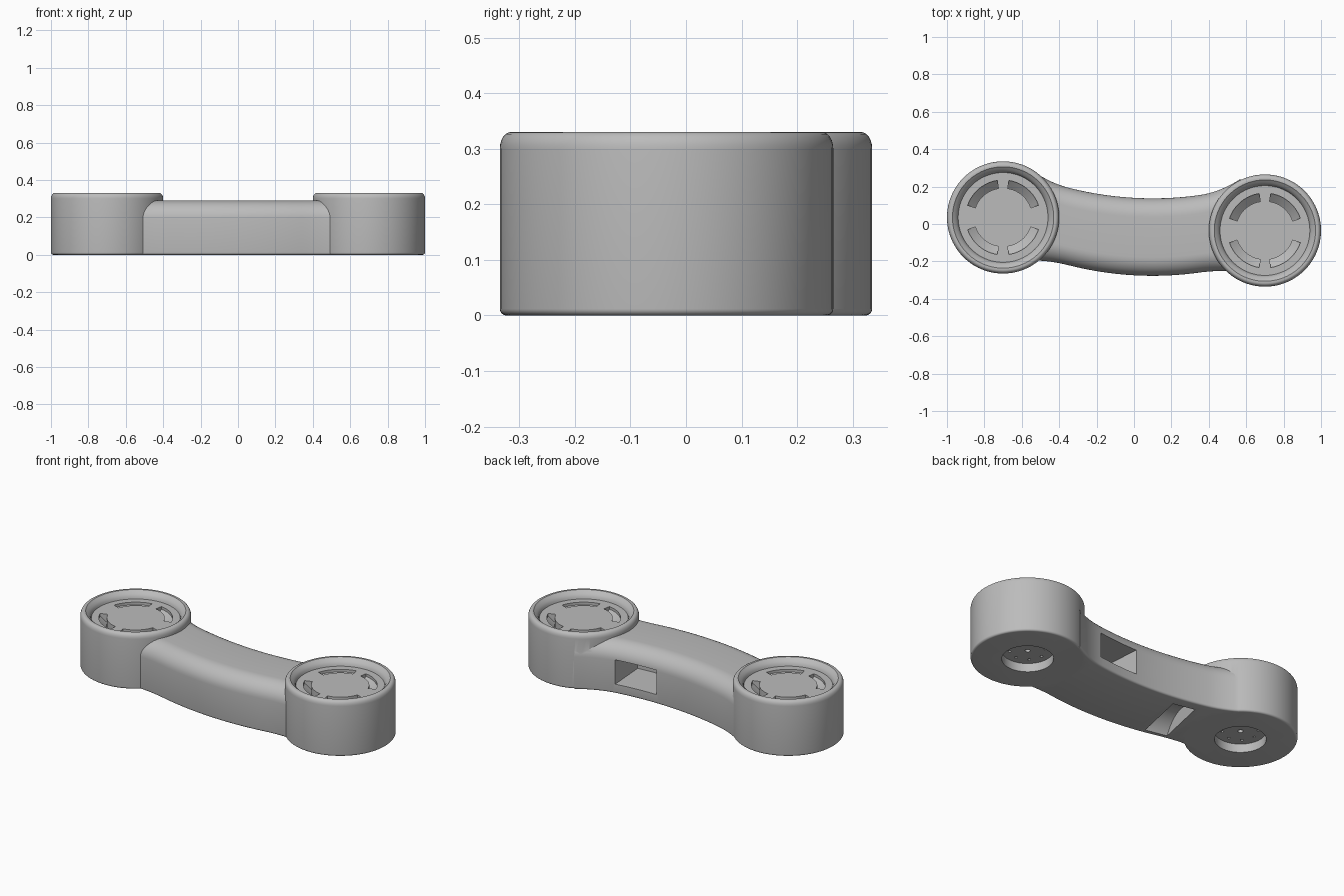
import bpy, bmesh, math
from math import sin, cos, pi, radians
from mathutils import Matrix, Vector

cube = bpy.data.objects.get("Cube")
if cube:
    bpy.data.objects.remove(cube, do_unlink=True)

grey = bpy.data.materials.new("mid grey")
grey.use_nodes = True
GREY = (0.5, 0.5, 0.5, 1)
grey.diffuse_color = GREY
grey.node_tree.nodes["Principled BSDF"].inputs["Base Color"].default_value = GREY

ENDS = [Vector((-0.7, 0.035, 0)), Vector((0.7, -0.035, 0))]


def loft(bm, rings):
    """Closed solid through a row of equal-length rings."""
    rows = [[bm.verts.new(p) for p in ring] for ring in rings]
    n = len(rows[0])
    for a, b in zip(rows, rows[1:]):
        for i in range(n):
            j = (i + 1) % n
            bm.faces.new((a[i], a[j], b[j], b[i]))
    bm.faces.new(rows[0][::-1])
    bm.faces.new(rows[-1])


def lathe(bm, profile, centre, n=96):
    loft(bm, [[centre + Vector((r * cos(2 * pi * i / n), r * sin(2 * pi * i / n), z))
               for i in range(n)] for r, z in profile])


def finish(bm, name):
    bmesh.ops.recalc_face_normals(bm, faces=bm.faces)
    mesh = bpy.data.meshes.new(name)
    bm.to_mesh(mesh)
    bm.free()
    mesh.materials.append(grey)
    obj = bpy.data.objects.new(name, mesh)
    bpy.context.collection.objects.link(obj)
    return obj


def combine(target, tool, operation):
    mod = target.modifiers.new(operation, 'BOOLEAN')
    mod.operation = operation
    mod.solver = 'EXACT'
    mod.object = tool
    bpy.context.view_layer.objects.active = target
    bpy.ops.object.modifier_apply(modifier=mod.name)
    bpy.data.objects.remove(tool, do_unlink=True)


def quarter(cx, cz, rx, rz, start, steps=6):
    """Points of a quarter ellipse beginning at the start angle."""
    return [(cx + rx * cos(radians(start + 90 * k / steps)),
             cz + rz * sin(radians(start + 90 * k / steps))) for k in range(steps + 1)]


# Round housings at both ends
bm = bmesh.new()
outline = quarter(0.288, 0.012, 0.012, 0.012, 270) + quarter(0.28, 0.3, 0.02, 0.03, 0)
for c in ENDS:
    lathe(bm, outline, c)
body = finish(bm, "link_body")

# Curved arm with rounded top, flaring into the housings
bm = bmesh.new()
rings = []
STEPS = 40
for k in range(STEPS + 1):
    x = -0.57 + 1.14 * k / STEPS
    mid = -0.07 + 0.28 * (x - 0.1) ** 2
    w = 0.207 + 0.035 * (max(0, abs(x) - 0.35) / 0.2) ** 2
    half = quarter(w - 0.012, 0.012, 0.012, 0.012, 270, 4) + quarter(w - 0.1, 0.195, 0.1, 0.095, 0, 10)
    section = half + [(-y, z) for y, z in reversed(half)]
    rings.append([(x, mid + y, z) for y, z in section])
loft(bm, rings)
combine(body, finish(bm, "arm"), 'UNION')

# Dished tops, round pockets below, side window and underside groove
bm = bmesh.new()
dish = [(0.24, 0.288), (0.243, 0.3), (0.251, 0.313), (0.262, 0.322), (0.272, 0.331), (0.272, 0.4)]
for c in ENDS:
    lathe(bm, dish, c)
    lathe(bm, [(0.136, -0.1), (0.136, 0.05)], c)
turn = Matrix.Translation((0.23, 0.13, 0.128)) @ Matrix.Rotation(radians(4), 4, 'Z')
bmesh.ops.create_cube(bm, size=1, matrix=turn @ Matrix.Diagonal((0.26, 0.44, 0.145, 1)))
tilt = Matrix.Translation((-0.285, -0.045, -0.1)) @ Matrix.Rotation(radians(-12), 4, 'Z')
bmesh.ops.create_cone(bm, cap_ends=True, segments=96, radius1=0.185, radius2=0.185, depth=0.13,
                      matrix=tilt @ Matrix.Rotation(pi / 2, 4, 'Y'))
combine(body, finish(bm, "pocket_cutter"), 'DIFFERENCE')

# Four sloped arc slots per dish, and bolt holes in each lower pocket
bm = bmesh.new()
for c in ENDS:
    for middle in (50, 130, 230, 310):
        rings = []
        for k in range(13):
            a = radians(middle - 31 + 62 * k / 12)
            rings.append([c + Vector((r * cos(a), r * sin(a), z))
                          for r, z in ((0.157, 0.235), (0.2, 0.272), (0.2, 0.31), (0.157, 0.31))])
        loft(bm, rings)
    lathe(bm, [(0.014, 0.03), (0.014, 0.08)], c, 24)
    for k in range(8):
        a = 2 * pi * k / 8
        spot = c + Vector((0.095 * cos(a), 0.095 * sin(a), 0))
        lathe(bm, [(0.008, 0.03), (0.008, 0.08)], spot, 12)
combine(body, finish(bm, "detail_cutter"), 'DIFFERENCE')

# Smooth shading with crisp edges
bpy.ops.object.select_all(action='DESELECT')
body.select_set(True)
bpy.context.view_layer.objects.active = body
bpy.ops.object.shade_smooth_by_angle(angle=radians(30))
